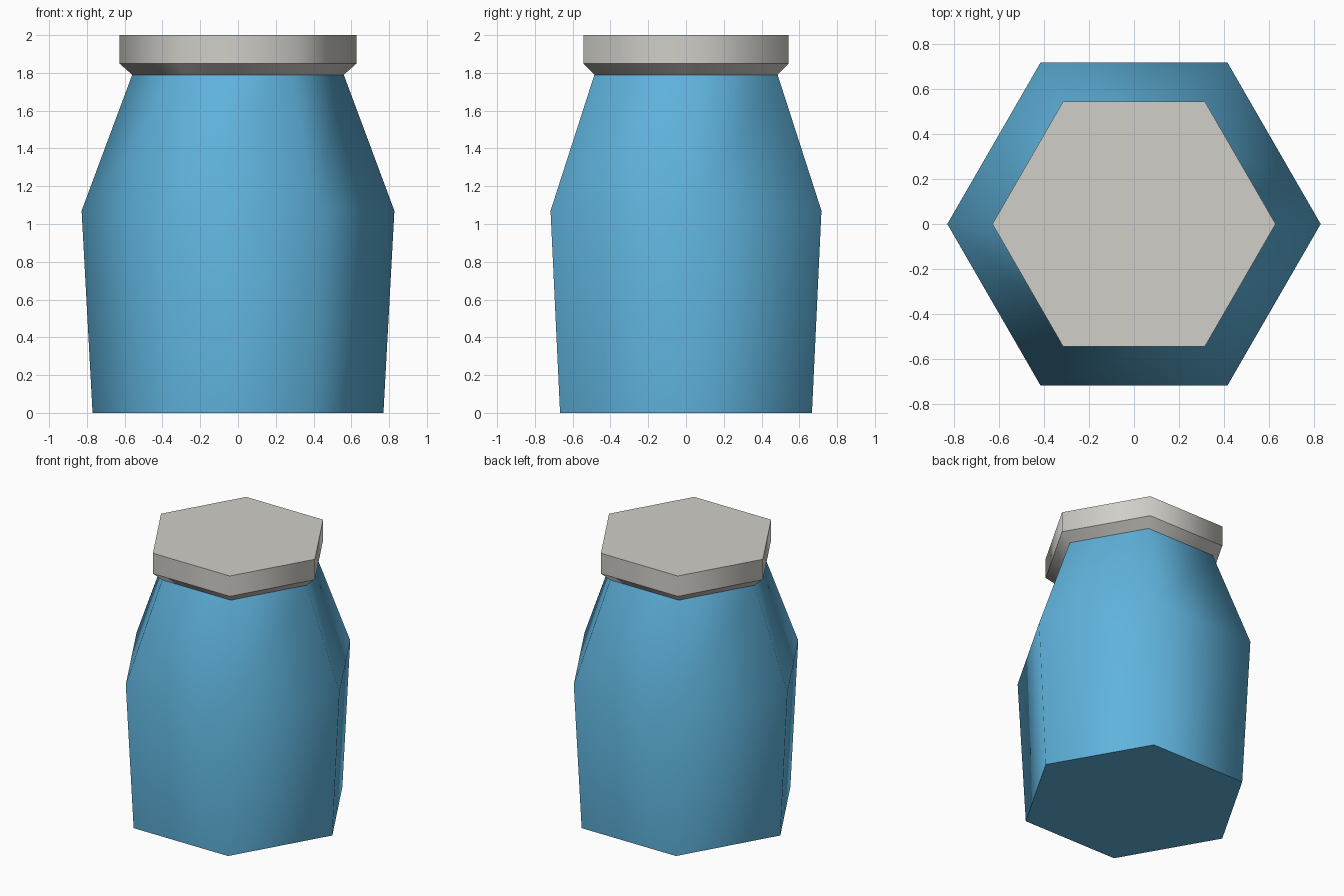
import bpy, bmesh, math

if "Cube" in bpy.data.objects:
    bpy.data.objects.remove(bpy.data.objects["Cube"])


def material(name, rgb):
    m = bpy.data.materials.new(name)
    m.diffuse_color = (*rgb, 1)
    m.use_nodes = True
    m.node_tree.nodes["Principled BSDF"].inputs["Base Color"].default_value = m.diffuse_color
    return m


def hex_loft(name, profile, mat, cap_top, sharp_rings):
    """Six-sided loft through (radius, height) rings, smooth around the sides."""
    bm = bmesh.new()
    rings = [[bm.verts.new((r * math.cos(i * math.pi / 3),
                            r * math.sin(i * math.pi / 3), z)) for i in range(6)]
             for r, z in profile]
    for a, b in zip(rings, rings[1:]):
        for i in range(6):
            j = (i + 1) % 6
            bm.faces.new((a[i], a[j], b[j], b[i])).smooth = True
    bm.faces.new(rings[0][::-1])
    if cap_top:
        bm.faces.new(rings[-1])
    # keep chosen rings crisp
    for k in sharp_rings:
        for i in range(6):
            e = bm.edges.get((rings[k][i], rings[k][(i + 1) % 6]))
            e.smooth = False
    bmesh.ops.recalc_face_normals(bm, faces=bm.faces)
    mesh = bpy.data.meshes.new(name)
    bm.to_mesh(mesh)
    bm.free()
    mesh.materials.append(mat)
    obj = bpy.data.objects.new(name, mesh)
    bpy.context.collection.objects.link(obj)
    return obj


blue = material("blue glass", (0.115, 0.45, 0.72))
grey = material("light grey", (0.64, 0.62, 0.58))

# jar body: slight flare up to the shoulder, then tapering to the neck
hex_loft("jar_body", [(0.77, 0), (0.828, 1.07), (0.56, 1.79)], blue, True, [0, 2])
# lid: chamfered underside and flat top
hex_loft("lid", [(0.56, 1.79), (0.628, 1.85), (0.628, 2.0)], grey, True, [0, 1, 2])
